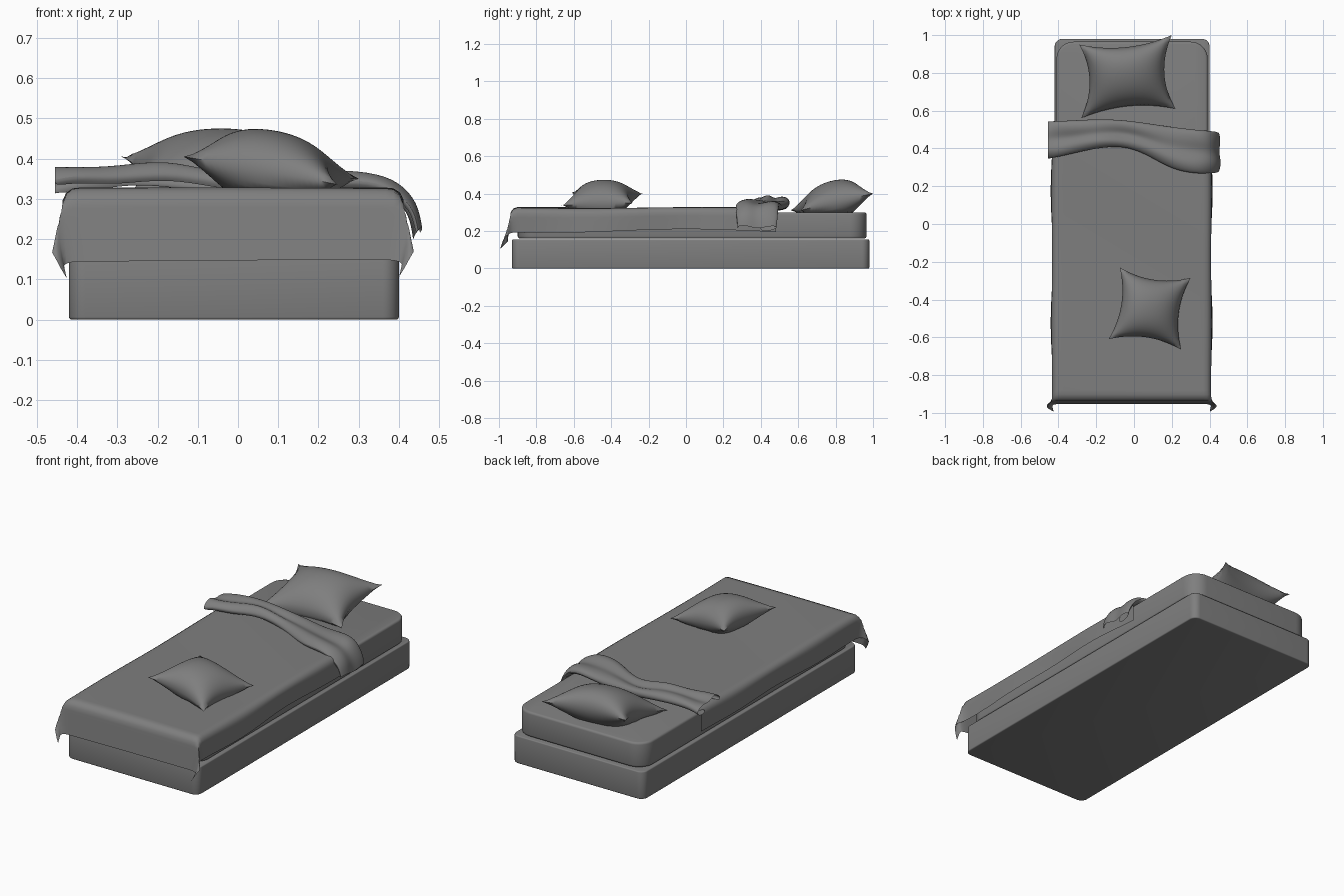
import bpy, bmesh, math

if "Cube" in bpy.data.objects:
    bpy.data.objects.remove(bpy.data.objects["Cube"], do_unlink=True)

GREY = (0.21, 0.21, 0.21, 1)
grey = bpy.data.materials.new("plain_grey")
grey.use_nodes = True
grey.diffuse_color = GREY
grey.node_tree.nodes["Principled BSDF"].inputs["Base Color"].default_value = GREY


def finish(bm, name, angle=40):
    """Turn a bmesh into a smooth-shaded object."""
    bmesh.ops.recalc_face_normals(bm, faces=bm.faces)
    mesh = bpy.data.meshes.new(name)
    bm.to_mesh(mesh)
    bm.free()
    mesh.materials.append(grey)
    obj = bpy.data.objects.new(name, mesh)
    bpy.context.collection.objects.link(obj)
    bpy.ops.object.select_all(action="DESELECT")
    obj.select_set(True)
    bpy.context.view_layer.objects.active = obj
    bpy.ops.object.shade_smooth_by_angle(angle=math.radians(angle))
    return obj


def add_grid(bm, point, nu, nv):
    """Quad sheet from point(u, v), with u and v running 0..1."""
    rows = [[bm.verts.new(point(i / nu, j / nv)) for j in range(nv + 1)]
            for i in range(nu + 1)]
    for a, b in zip(rows, rows[1:]):
        for j in range(nv):
            bm.faces.new((a[j], b[j], b[j + 1], a[j + 1]))


def slab(name, x0, x1, y0, y1, z0, z1, corner, rim):
    """Box with rounded plan corners and softened rims."""
    bm = bmesh.new()
    bmesh.ops.create_cube(bm, size=1)
    for v in bm.verts:
        v.co = (x0 if v.co.x < 0 else x1, y0 if v.co.y < 0 else y1,
                z0 if v.co.z < 0 else z1)
    upright = [e for e in bm.edges
               if abs(e.verts[0].co.z - e.verts[1].co.z) > 0.01]
    bmesh.ops.bevel(bm, geom=upright, offset=corner, segments=8,
                    profile=0.5, affect="EDGES")
    rims = [e for e in bm.edges if e.calc_face_angle(0) > 1]
    bmesh.ops.bevel(bm, geom=rims, offset=rim, segments=3,
                    profile=0.5, affect="EDGES")
    finish(bm, name)


slab("bed_base", -0.42, 0.40, -0.93, 0.98, 0, 0.155, 0.04, 0.006)
slab("mattress", -0.41, 0.39, -0.90, 0.965, 0.16, 0.30, 0.09, 0.012)


# Blanket: a sheet rolled over the bed edges, flaring at the foot corners
LEFT, RIGHT, FOOT, HEAD, TOP = -0.40, 0.375, -0.90, 0.48, 0.325
SIDE, FRONT, ROLL = 0.145, 0.20, 0.035


def roll_over(e):
    """Outward shift and drop for cloth hanging e past an edge."""
    a = min(e / ROLL, math.pi / 2)
    return ROLL * math.sin(a), ROLL * (1 - math.cos(a)) + max(0, e - ROLL * math.pi / 2)


def blanket_point(u, v):
    s = LEFT - SIDE + u * (RIGHT - LEFT + 2 * SIDE)
    t = FOOT - FRONT + v * (HEAD - FOOT + FRONT)
    x, y = min(max(s, LEFT), RIGHT), max(t, FOOT)
    sign = 1 if s > x else -1
    ox, dx = roll_over(abs(s - x))
    oy, dy = roll_over(y - t)
    kx, ky = dx / 0.125, dy / 0.18
    both = kx * ky
    x += sign * (ox + kx * 0.035 * math.sin(math.pi * min(ky, 1)) - 0.012 * both)
    x += sign * 0.006 * kx * math.sin(9 * t)
    y -= oy + 0.018 * ky + 0.04 * both
    z = TOP - max(dx, dy) - 0.32 * min(dx, dy)
    z += 0.003 * math.sin(5 * t + 3 * s) + 0.007 * kx * math.cos(4 * t) * (1 - min(ky, 1))
    return x, y, z


bm = bmesh.new()
add_grid(bm, blanket_point, 56, 72)
finish(bm, "blanket", 70)


# Turned-back fold: stations of x, back edge, front hem, top height
STATIONS = [
    (-0.455, 0.55, 0.34, 0.365), (-0.40, 0.55, 0.35, 0.372),
    (-0.30, 0.555, 0.375, 0.378), (-0.18, 0.56, 0.40, 0.385),
    (-0.06, 0.555, 0.41, 0.36), (0.06, 0.54, 0.37, 0.355),
    (0.20, 0.52, 0.28, 0.36), (0.33, 0.505, 0.26, 0.362),
    (0.40, 0.50, 0.26, 0.342), (0.445, 0.495, 0.265, 0.28),
    (0.455, 0.49, 0.27, 0.225),
]
# Cross-section: share of the way from hem to back edge, height off the top
SECTION = [(0.55, -0.05), (0.9, -0.048), (1.0, -0.025), (0.92, 0.0),
           (0.7, 0.004), (0.5, -0.014), (0.3, 0.012), (0.12, 0.004),
           (0.0, -0.02), (0.06, -0.036)]


def fold_point(u, v):
    i = round(u * (len(STATIONS) - 1))
    x, back, hem, top = STATIONS[i]
    share, rise = SECTION[round(v * (len(SECTION) - 1))]
    drape = max(0, x - 0.39)
    crease = 0.008 * math.sin(2.1 * i + 5 * share)
    return (x - rise * drape * -6, hem + (back - hem) * share,
            top + rise * (1 - 8 * drape) + crease)


bm = bmesh.new()
add_grid(bm, fold_point, len(STATIONS) - 1, len(SECTION) - 1)
fold = finish(bm, "blanket_fold", 80)
fold.modifiers.new("soften", "SUBSURF").levels = 2
fold.modifiers["soften"].render_levels = 2


# Pillows: two puffed sheets between four pulled-out corners
def pillow(name, corners, puff, floor):
    """Corners run front left, front right, back right, back left as seen from the foot."""
    def side(direction):
        def point(a, b):
            u, v = 2 * a - 1, 2 * b - 1
            p = u * (1 - 0.2 * (1 - v * v) * abs(u))
            q = v * (1 - 0.2 * (1 - u * u) * abs(v))
            weights = ((1 - p) * (1 - q), (1 + p) * (1 - q),
                       (1 + p) * (1 + q), (1 - p) * (1 + q))
            x, y, z = (sum(w * c[k] for w, c in zip(weights, corners)) / 4
                       for k in range(3))
            swell = max(0, (1 - u * u) * (1 - v * v)) ** 0.6
            return x, y, max(floor, z + direction * puff * swell)
        return point

    bm = bmesh.new()
    for direction in (1, -1):
        add_grid(bm, side(direction), 24, 24)
    bmesh.ops.remove_doubles(bm, verts=bm.verts, dist=0.0005)
    finish(bm, name, 60)


pillow("head_pillow", [(-0.28, 0.56, 0.31), (0.22, 0.61, 0.31),
                       (0.20, 1.0, 0.40), (-0.29, 0.95, 0.405)], 0.112, 0.298)
pillow("foot_pillow", [(-0.135, -0.61, 0.405), (0.25, -0.665, 0.335),
                       (0.30, -0.285, 0.35), (-0.075, -0.23, 0.40)], 0.098, 0.322)
